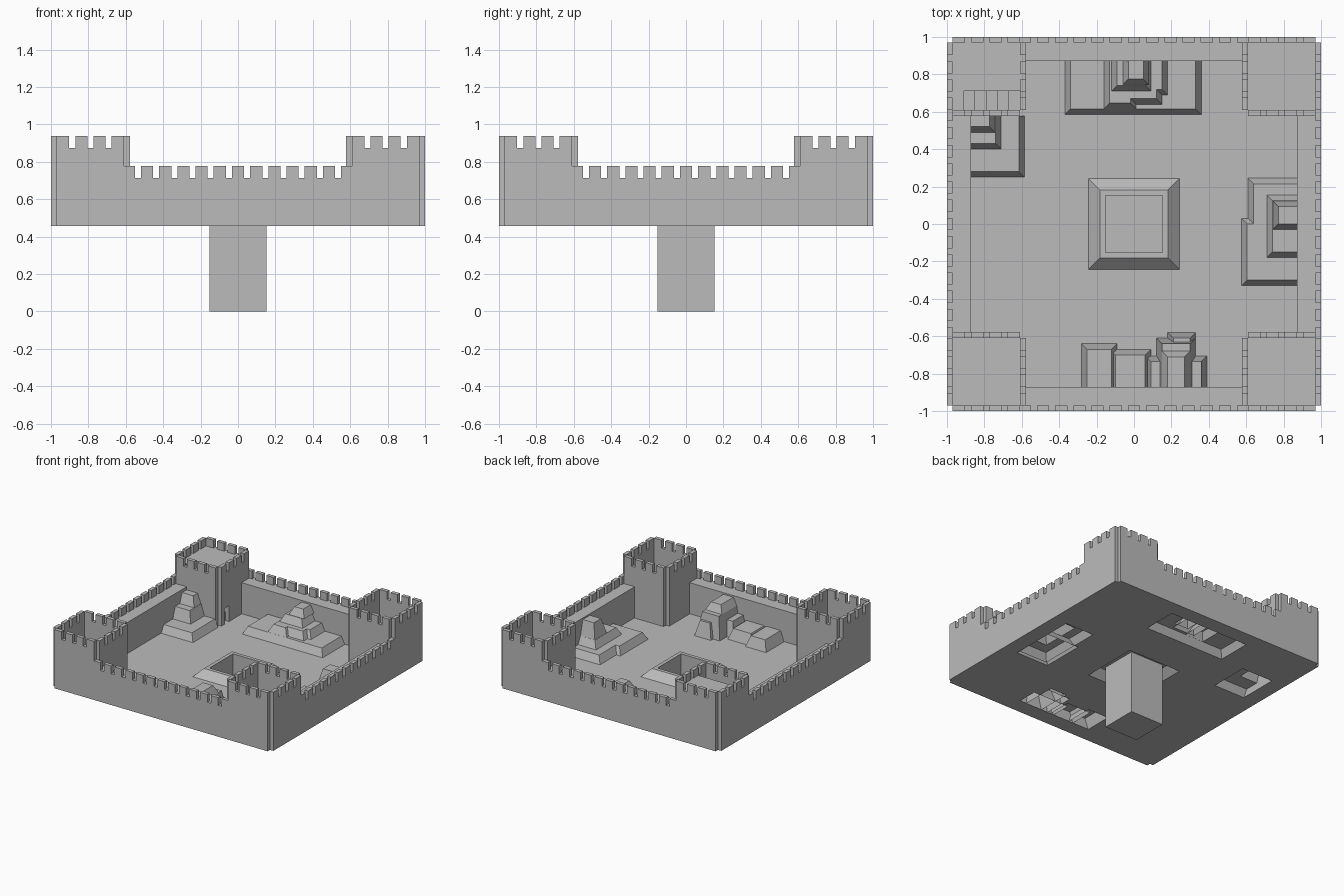
import bpy, bmesh, math
from mathutils import Matrix

if "Cube" in bpy.data.objects:
    bpy.data.objects.remove(bpy.data.objects["Cube"])

stone = bpy.data.materials.new("grey_stone")
stone.diffuse_color = (0.5, 0.5, 0.5, 1)
stone.use_nodes = True
stone.node_tree.nodes["Principled BSDF"].inputs["Base Color"].default_value = stone.diffuse_color

G = 0.457                      # courtyard level
WALK, WALL_TOP = 0.714, 0.778  # wall walk and merlon tops
DECK, TOWER_TOP = 0.874, 0.939 # tower deck and merlon tops
T = 0.0305                     # thickness of the crenellated plates
U = 0.061                      # height of one terrain step


def finish(name, bm, recalc=True):
    if recalc:
        bmesh.ops.recalc_face_normals(bm, faces=bm.faces)
    me = bpy.data.meshes.new(name)
    bm.to_mesh(me)
    bm.free()
    me.materials.append(stone)
    ob = bpy.data.objects.new(name, me)
    bpy.context.collection.objects.link(ob)
    return ob


def box(bm, x0, x1, y0, y1, z0, z1):
    m = Matrix.Translation(((x0 + x1) / 2, (y0 + y1) / 2, (z0 + z1) / 2))
    m = m @ Matrix.Diagonal((x1 - x0, y1 - y0, z1 - z0, 1))
    return bmesh.ops.create_cube(bm, size=1, matrix=m)["verts"]


def battlement(bm, half, y, low, top, gaps, pitch, gap, door=None):
    """Upright plate with notched top, front at y, returns its vertices."""
    pts = [(-half, G)]
    if door:
        a, b, h = door
        pts += [(a, G), (a, G + h), (b, G + h), (b, G)]
    pts += [(half, G), (half, top)]
    for i in range(gaps):
        c = ((gaps - 1) / 2 - i) * pitch
        pts += [(c + gap / 2, top), (c + gap / 2, low),
                (c - gap / 2, low), (c - gap / 2, top)]
    pts.append((-half, top))
    front = [bm.verts.new((u, y, z)) for u, z in pts]
    face = bm.faces.new(front)
    ext = bmesh.ops.extrude_face_region(bm, geom=[face])["geom"]
    back = [v for v in ext if isinstance(v, bmesh.types.BMVert)]
    bmesh.ops.translate(bm, verts=back, vec=(0, T, 0))
    return front + back


def quarter(k):
    return Matrix.Rotation(k * math.pi / 2, 4, 'Z')


# Curtain walls: crenellated outer plate plus thick walk behind it
for k, side in enumerate(("front", "right", "back", "left")):
    bm = bmesh.new()
    battlement(bm, 0.6085, -1, WALK, WALL_TOP, 12, 0.0973, 0.0325)
    box(bm, -0.58, 0.58, -1 + T, -0.872, G + 0.002, WALK)
    bm.transform(quarter(k))
    finish(side + "_wall", bm)

# Corner towers: four plates each, corners left notched
C = 0.789
for sx, sy in ((-1, -1), (1, -1), (1, 1), (-1, 1)):
    bm = bmesh.new()
    stair_tower = (sx, sy) == (-1, 1)
    for k in range(4):
        door = (-0.14, -0.08, 0.13) if stair_tower and k == 1 else None
        vs = battlement(bm, 0.1805, -0.211, DECK, TOWER_TOP, 3, 0.097, 0.0325, door)
        bmesh.ops.transform(bm, matrix=quarter(k), verts=vs)
    bm.transform(Matrix.Translation((sx * C, sy * C, 0)))
    finish("corner_tower", bm)

# Stair and deck inside the back left tower
bm = bmesh.new()
box(bm, -0.9695, -0.6085, 0.71, 0.9695, G + 0.002, DECK)
finish("tower_deck", bm)
bm = bmesh.new()
for i in range(6):
    x = -0.6085 - i * 0.0602
    box(bm, x - 0.0602, x, 0.6085, 0.71, G + 0.002, G + (i + 1) * (DECK - G) / 6)
finish("tower_stair", bm)

# Terrain tiers: x0, x1, y0, y1, base, top (heights above the courtyard)
E = 0.872                      # inner face of the curtain walls
S = 0.578                      # tower face
hills = {
    "back_hill": [
        (-0.37, 0.36, 0.585, E, 0, U),
        (-0.16, 0.01, 0.616, E, U, 2 * U),
        (-0.05, 0.15, 0.64, E, U, 2 * U),
        (0.05, 0.18, 0.69, E, U, 2 * U),
        (-0.12, 0.09, 0.71, E, 2 * U, 3 * U),
        (-0.06, 0.08, 0.745, E, 3 * U, 4 * U)],
    "right_hill": [
        (0.575, E, -0.33, 0.03, 0, U),
        (0.61, E, -0.30, 0.245, 0, U),
        (0.71, E, -0.18, 0.155, U, 2 * U),
        (0.742, E, -0.03, 0.124, 2 * U, 4 * U)],
    "left_hill": [
        (-E, -0.585, 0.25, S, 0, U),
        (-E, -0.71, 0.40, S, U, 2.5 * U),
        (-E, -0.742, 0.49, S, 2.5 * U, 3.8 * U)],
    "front_hill": [
        (-0.28, -0.09, -E, -0.64, 0, 1.4 * U),
        (-0.13, 0.09, -E, -0.67, 0, 1.4 * U),
        (0.06, 0.39, -E, -0.705, 0, 2 * U),
        (0.12, 0.33, -E, -0.61, 0, 3 * U),
        (0.18, 0.33, -E, -0.58, 0, 2 * U),
        (0.15, 0.30, -E, -0.68, 3 * U, 4 * U)],
}
rim = (-0.243, 0.243, -0.243, 0.243, 0, U)


def plate(bm, x0, x1, y0, y1, z, holes):
    """Flat sheet with rectangular openings."""
    holes = [h for h in holes if h[0] < x1 and h[1] > x0 and h[2] < y1 and h[3] > y0]
    xs = sorted({x0, x1} | {v for h in holes for v in h[:2] if x0 < v < x1})
    ys = sorted({y0, y1} | {v for h in holes for v in h[2:4] if y0 < v < y1})
    for a, b in zip(xs, xs[1:]):
        for c, d in zip(ys, ys[1:]):
            mx, my = (a + b) / 2, (c + d) / 2
            if not any(h[0] < mx < h[1] and h[2] < my < h[3] for h in holes):
                bm.faces.new([bm.verts.new(p) for p in
                              ((a, c, z), (b, c, z), (b, d, z), (a, d, z))])


def tier(bm, spec, inset, holes):
    """Sloping sides (none against a wall) and a flat top, open below."""
    x0, x1, y0, y1, zb, zt = spec
    ins = [0 if abs(v) == E or v == S else inset for v in spec[:4]]
    a, b, c, d = x0 + ins[0], x1 - ins[1], y0 + ins[2], y1 - ins[3]
    low = [(x0, y0), (x1, y0), (x1, y1), (x0, y1)]
    high = [(a, c), (b, c), (b, d), (a, d)]
    for i, k in enumerate((2, 1, 3, 0)):
        if ins[k]:
            j = (i + 1) % 4
            bm.faces.new([bm.verts.new(p) for p in (
                (*low[i], G + zb), (*low[j], G + zb),
                (*high[j], G + zt), (*high[i], G + zt))])
    plate(bm, a, b, c, d, G + zt, holes)


for name, tiers in hills.items():
    bm = bmesh.new()
    for t in tiers:
        tier(bm, t, 0.03, [h for h in tiers if h[4] == t[5]])
    finish(name, bm, False)

# Courtyard floor, open under the hills and the well
bm = bmesh.new()
openings = [t for ts in hills.values() for t in ts if t[4] == 0] + [rim]
plate(bm, -0.9695, 0.9695, -0.9695, 0.9695, G, openings)
finish("courtyard_floor", bm, False)

# Well: raised rim and deep square shaft reaching the ground
R = 0.1525
bm = bmesh.new()
tier(bm, rim, 0.061, [(-R, R, -R, R)])
finish("well_rim", bm, False)
bm = bmesh.new()
box(bm, -R, R, -R, R, 0, G + U)
bmesh.ops.delete(bm, geom=[f for f in bm.faces if f.normal.z > 0.9 or
                           f.calc_center_median().z > G + U - 0.001], context='FACES')
finish("well_shaft", bm, False)
